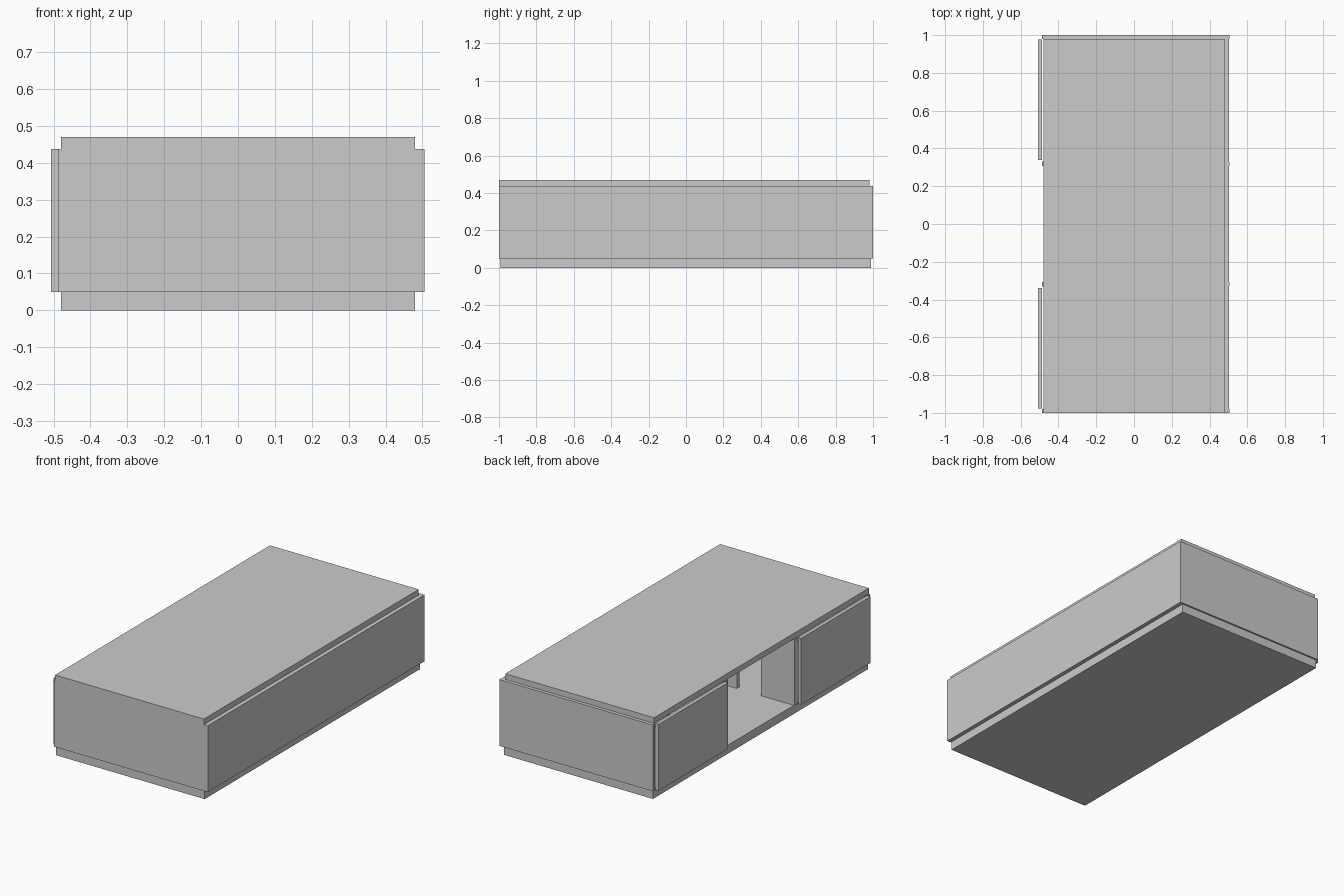
import bpy

if "Cube" in bpy.data.objects:
    bpy.data.objects.remove(bpy.data.objects["Cube"])


def box(name, x, y, z):
    """Box from (min, max) ranges on each axis."""
    bpy.ops.mesh.primitive_cube_add(size=1, location=[(a + b) / 2 for a, b in (x, y, z)])
    ob = bpy.context.object
    ob.name = name
    ob.scale = [b - a for a, b in (x, y, z)]
    bpy.ops.object.transform_apply(location=False, rotation=False, scale=True)
    return ob


BODY = (0.05, 0.437)      # height range of all upright panels
LEFT, RIGHT = -0.486, 0.505

# Horizontal slabs
box("base", (-0.48, 0.48), (-0.993, 0.99), (0, 0.05))
box("top", (-0.48, 0.48), (-1.0, 0.98), (0.437, 0.47))

# End panels and closed long side
box("front_panel", (LEFT, RIGHT), (-1.0, -0.98), BODY)
box("back_panel", (LEFT, RIGHT), (0.98, 1.0), BODY)
thirds = (-0.98, -0.327, 0.327, 0.98)
for i in range(3):
    box(f"side_panel_{i + 1}", (0.48, 0.504), (thirds[i], thirds[i + 1]), BODY)

# Doors on the open long side, and slatted partitions flanking the middle bay
for s, label in ((-1, "front"), (1, "back")):
    box(f"{label}_door", (-0.507, LEFT), sorted((s * 0.338, s * 0.976)), BODY)
    for i, xr in enumerate(((LEFT, -0.27), (-0.112, 0.13), (0.288, RIGHT))):
        box(f"{label}_partition_{i + 1}", xr, sorted((s * 0.308, s * 0.332)), BODY)
